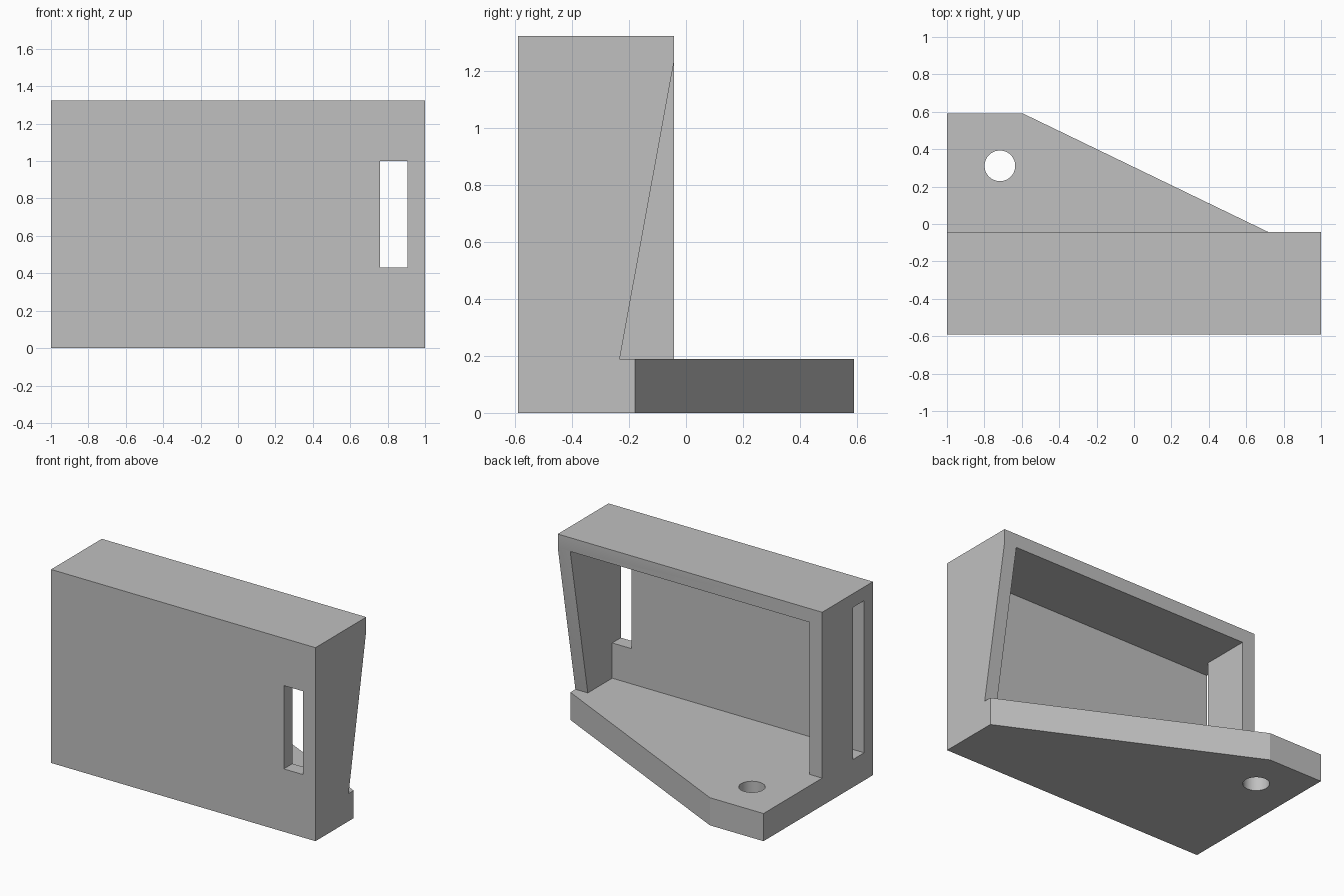
import bpy, bmesh, math
from mathutils import Vector

if "Cube" in bpy.data.objects:
    bpy.data.objects.remove(bpy.data.objects["Cube"], do_unlink=True)

# Main dimensions
WALL = 0.094
BASE_TOP = 0.189
HEIGHT = 1.323
FRONT, BACK = -0.591, -0.043
DEPTH = 0.591
INNER_X, INNER_Y, INNER_Z = 1 - WALL, FRONT + WALL, HEIGHT - WALL

grey = bpy.data.materials.new("plain_grey")
grey.use_nodes = True
colour = (0.53, 0.53, 0.53, 1)
grey.diffuse_color = colour
grey.node_tree.nodes["Principled BSDF"].inputs["Base Color"].default_value = colour


def prism(name, points, offset):
    """Solid made by sweeping a flat outline along an offset."""
    bm = bmesh.new()
    face = bm.faces.new([bm.verts.new(p) for p in points])
    swept = bmesh.ops.extrude_face_region(bm, geom=[face])["geom"]
    verts = [v for v in swept if isinstance(v, bmesh.types.BMVert)]
    bmesh.ops.translate(bm, verts=verts, vec=Vector(offset))
    bmesh.ops.recalc_face_normals(bm, faces=bm.faces)
    mesh = bpy.data.meshes.new(name)
    bm.to_mesh(mesh)
    bm.free()
    mesh.materials.append(grey)
    obj = bpy.data.objects.new(name, mesh)
    bpy.context.collection.objects.link(obj)
    return obj


def box(name, x0, x1, y0, y1, z0, z1):
    corners = [(x0, y0, z0), (x1, y0, z0), (x1, y1, z0), (x0, y1, z0)]
    return prism(name, corners, (0, 0, z1 - z0))


def combine(target, tool, operation):
    """Apply a boolean and discard the tool."""
    mod = target.modifiers.new(operation, "BOOLEAN")
    mod.operation = operation
    mod.solver = "EXACT"
    mod.object = tool
    graph = bpy.context.evaluated_depsgraph_get()
    target_mesh = bpy.data.meshes.new_from_object(target.evaluated_get(graph))
    target.modifiers.clear()
    target.data = target_mesh
    bpy.data.objects.remove(tool, do_unlink=True)


# Base plate with its angled back edge
outline = [(-1, FRONT), (1, FRONT), (1, -0.179), (-0.594, DEPTH), (-1, DEPTH)]
base = prism("base_plate", [(x, y, 0) for x, y in outline], (0, 0, BASE_TOP))

# Two round mounting holes
for cx, cy in [(-0.717, 0.311), (-0.246, 0.17)]:
    ring = [(cx + 0.082 * math.cos(a), cy + 0.082 * math.sin(a), -0.1)
            for a in (math.tau * i / 48 for i in range(48))]
    combine(base, prism("hole_cutter", ring, (0, 0, 0.5)), "DIFFERENCE")

# Upright housing, hollow and open at the back
housing = box("bracket", -1, 1, FRONT, BACK, BASE_TOP, HEIGHT)
cutters = [
    box("cavity_cutter", -INNER_X, INNER_X, INNER_Y, 0.2, 0.1, INNER_Z),
    # Tall slot through the -x wall
    box("side_slot_cutter", -1.2, -0.8, INNER_Y, INNER_Y + 0.122, 0.1, INNER_Z),
    # Window through the front wall
    box("window_cutter", 0.76, INNER_X, -0.8, -0.4, 0.43, 1.0),
    # Sloping back edge of the +x wall
    prism("slope_cutter", [(INNER_X - 0.05, y, z) for y, z in
          [(-0.233, BASE_TOP), (BACK, INNER_Z), (0.2, INNER_Z), (0.2, 0.1), (-0.233, 0.1)]],
          (0.4, 0, 0)),
]
for cutter in cutters:
    combine(housing, cutter, "DIFFERENCE")

# Fuse both into one solid and merge coplanar faces
combine(housing, base, "UNION")
bm = bmesh.new()
bm.from_mesh(housing.data)
bmesh.ops.remove_doubles(bm, verts=bm.verts, dist=0.0005)
bmesh.ops.dissolve_limit(bm, angle_limit=0.01, verts=bm.verts, edges=bm.edges)
bm.to_mesh(housing.data)
bm.free()

# Smooth hole walls, sharp everywhere else
bpy.ops.object.select_all(action="DESELECT")
housing.select_set(True)
bpy.context.view_layer.objects.active = housing
bpy.ops.object.shade_smooth_by_angle(angle=math.radians(20))
